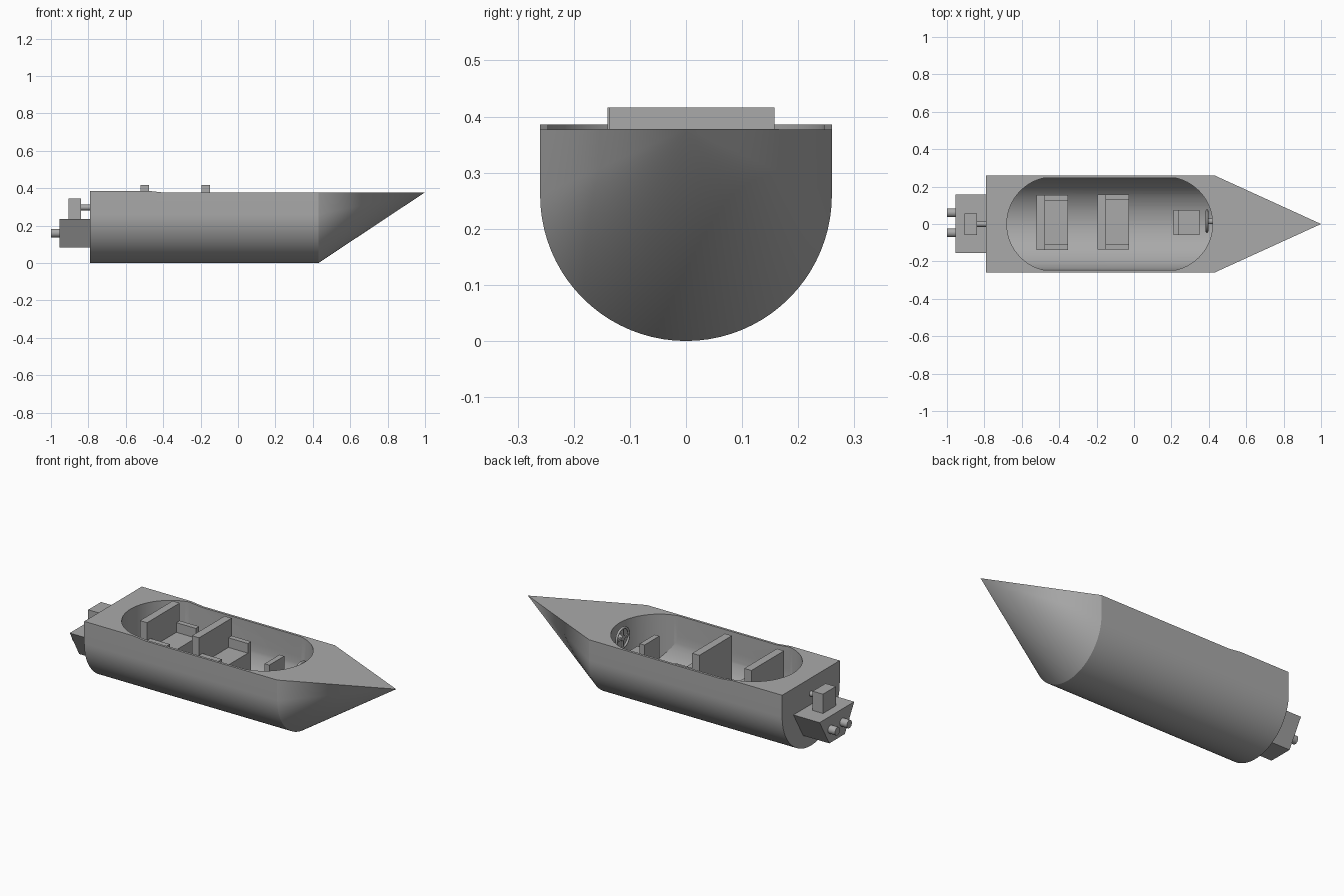
import bpy, bmesh, math
from mathutils import Matrix, Vector

if "Cube" in bpy.data.objects:
    bpy.data.objects.remove(bpy.data.objects["Cube"])

grey = bpy.data.materials.new("hull grey")
grey.use_nodes = True
grey.diffuse_color = (0.4, 0.4, 0.4, 1)
grey.node_tree.nodes["Principled BSDF"].inputs["Base Color"].default_value = (0.4, 0.4, 0.4, 1)


def make(name, bm):
    bmesh.ops.recalc_face_normals(bm, faces=bm.faces)
    me = bpy.data.meshes.new(name)
    bm.to_mesh(me)
    bm.free()
    me.materials.append(grey)
    ob = bpy.data.objects.new(name, me)
    bpy.context.collection.objects.link(ob)
    return ob


def smooth(ob, angle=20):
    bpy.ops.object.select_all(action='DESELECT')
    ob.select_set(True)
    bpy.context.view_layer.objects.active = ob
    bpy.ops.object.shade_smooth_by_angle(angle=math.radians(angle))


def boolean(ob, cutter, operation):
    mod = ob.modifiers.new("cut", 'BOOLEAN')
    mod.object, mod.operation, mod.solver = cutter, operation, 'EXACT'
    bpy.context.view_layer.objects.active = ob
    bpy.ops.object.modifier_apply(modifier=mod.name)
    bpy.data.objects.remove(cutter)


def add_box(bm, x, y, z):
    size = Vector((x[1] - x[0], y[1] - y[0], z[1] - z[0]))
    mid = Vector((sum(x), sum(y), sum(z))) / 2
    bmesh.ops.create_cube(bm, size=1, matrix=Matrix.Translation(mid) @ Matrix.Diagonal(size).to_4x4())


def boxes(name, *parts):
    bm = bmesh.new()
    for part in parts:
        add_box(bm, *part)
    return make(name, bm)


def rod(name, x0, x1, y, z, r):
    bm = bmesh.new()
    turn = Matrix.Translation(((x0 + x1) / 2, y, z)) @ Matrix.Rotation(math.pi / 2, 4, 'Y')
    bmesh.ops.create_cone(bm, cap_ends=True, segments=24, radius1=r, radius2=r, depth=x1 - x0, matrix=turn)
    ob = make(name, bm)
    smooth(ob, 40)
    return ob


def loft(name, rings, tip=None):
    bm = bmesh.new()
    loops = [[bm.verts.new(p) for p in ring] for ring in rings]
    n = len(loops[0])
    for a, b in zip(loops, loops[1:]):
        for i in range(n):
            bm.faces.new((a[i], a[(i + 1) % n], b[(i + 1) % n], b[i]))
    bm.faces.new(loops[0])
    if tip:
        point = bm.verts.new(tip)
        for i in range(n):
            bm.faces.new((loops[-1][i], loops[-1][(i + 1) % n], point))
    else:
        bm.faces.new(loops[-1])
    return make(name, bm)


# U-shaped cross-section: straight sides over a half-round keel
def section(x, r, top, steps=40):
    arc = [(x, -r * math.cos(math.pi * i / steps), 0.26 - r * math.sin(math.pi * i / steps))
           for i in range(steps + 1)]
    return [(x, -r, top)] + arc + [(x, r, top)]


# Rounded-end outline of the cockpit opening
def opening(z, r, x0, x1, steps=32):
    points = []
    for centre, start in ((x1 - r, -90), (x0 + r, 90)):
        for i in range(steps + 1):
            a = math.radians(start) + math.pi * i / steps
            points.append((centre + r * math.cos(a), r * math.sin(a), z))
    return points


# Hull with pointed bow and hollow cockpit
hull = loft("hull", [section(-0.79, 0.26, 0.386), section(-0.48, 0.26, 0.386),
                     section(-0.4, 0.26, 0.377), section(0.43, 0.26, 0.377)], (1, 0, 0.378))
cockpit = loft("cockpit_cutter", [opening(-0.1, 0.252, -0.68, 0.42), opening(0.5, 0.252, -0.68, 0.42)])
trough = loft("trough_cutter", [section(-0.75, 0.246, 0.6), section(0.5, 0.246, 0.6)])
boolean(cockpit, trough, 'INTERSECT')
boolean(hull, cockpit, 'DIFFERENCE')
smooth(hull)


# Bench seats with backrest, cushion and low arms
def bench(name, x, y):
    back = x + 0.045
    front = x + 0.168
    boxes(name,
          ((x, back), (y, y + 0.295), (0.06, 0.416)),
          ((back, front), (y + 0.03, y + 0.265), (0.06, 0.26)),
          ((back, front), (y, y + 0.03), (0.06, 0.315)),
          ((back, front), (y + 0.265, y + 0.295), (0.06, 0.315)),
          ((x + 0.02, front - 0.02), (-0.08, 0.08), (0.02, 0.06)))


bench("rear_bench", -0.522, -0.14)
bench("middle_bench", -0.195, -0.137)

# Pilot seat
boxes("pilot_seat",
      ((0.21, 0.24), (-0.06, 0.075), (0.03, 0.335)),
      ((0.24, 0.35), (-0.06, 0.075), (0.03, 0.24)))

# Steering wheel: rim, spokes and column
bm = bmesh.new()
R, r, N, M = 0.056, 0.007, 32, 8
grid = [[bm.verts.new((0.39 + r * math.sin(2 * math.pi * j / M),
                       0.015 + (R + r * math.cos(2 * math.pi * j / M)) * math.cos(2 * math.pi * i / N),
                       0.305 + (R + r * math.cos(2 * math.pi * j / M)) * math.sin(2 * math.pi * i / N)))
         for j in range(M)] for i in range(N)]
for i in range(N):
    for j in range(M):
        bm.faces.new((grid[i][j], grid[i - 1][j], grid[i - 1][j - 1], grid[i][j - 1]))
add_box(bm, (0.385, 0.395), (-0.041, 0.071), (0.299, 0.311))
add_box(bm, (0.385, 0.395), (0.009, 0.021), (0.249, 0.361))
smooth(make("steering_wheel", bm), 60)
rod("steering_column", 0.385, 0.43, 0.015, 0.305, 0.016)

# Engine: tapered casing, upper block, link rod and exhausts
loft("engine_casing", [[(x, -0.155, 0.235), (x, 0.158, 0.235), (x, 0.07, 0.083), (x, -0.07, 0.083)]
                       for x in (-0.955, -0.78)])
boxes("engine_block", ((-0.905, -0.84), (-0.06, 0.056), (0.23, 0.345)))
rod("engine_link", -0.85, -0.78, 0, 0.297, 0.015)
for side, y in (("left", 0.06), ("right", -0.047)):
    rod(side + "_exhaust", -1, -0.94, y, 0.16, 0.023)
